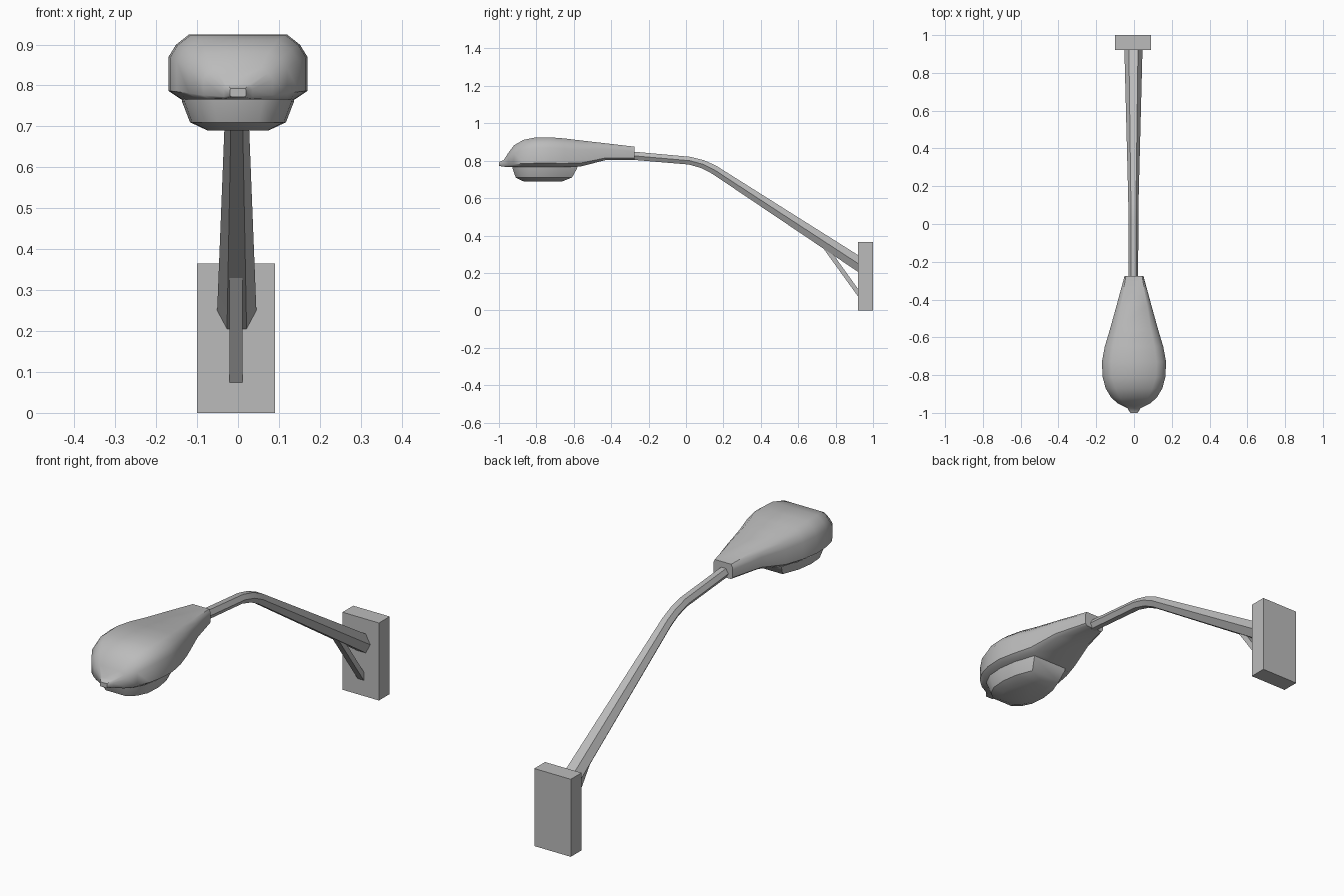
import bpy
import bmesh
import math
from mathutils import Vector

cube = bpy.data.objects.get("Cube")
if cube:
    bpy.data.objects.remove(cube, do_unlink=True)

GREY = (0.5, 0.5, 0.5, 1)
grey = bpy.data.materials.new("grey metal")
grey.use_nodes = True
grey.diffuse_color = GREY
grey.node_tree.nodes["Principled BSDF"].inputs["Base Color"].default_value = GREY


def loft(name, rings, smooth=None):
    """Skin a list of equal-sized closed rings and cap both ends."""
    bm = bmesh.new()
    loops = [[bm.verts.new(p) for p in ring] for ring in rings]
    n = len(loops[0])
    for a, b in zip(loops, loops[1:]):
        for i in range(n):
            j = (i + 1) % n
            bm.faces.new((a[i], a[j], b[j], b[i]))
    bm.faces.new(loops[0][::-1])
    bm.faces.new(loops[-1])
    bmesh.ops.recalc_face_normals(bm, faces=bm.faces)
    mesh = bpy.data.meshes.new(name)
    bm.to_mesh(mesh)
    bm.free()
    mesh.materials.append(grey)
    obj = bpy.data.objects.new(name, mesh)
    bpy.context.collection.objects.link(obj)
    if smooth:
        bpy.ops.object.select_all(action="DESELECT")
        obj.select_set(True)
        bpy.context.view_layer.objects.active = obj
        bpy.ops.object.shade_smooth_by_angle(angle=math.radians(smooth))
    return obj


def mirrored(half):
    """Close a half outline of (x, y, z) points across x = 0."""
    return half + [(-x, y, z) for x, y, z in reversed(half)]


# Wall plate
loft("wall_plate", [[(x, 0.92, 0), (x, 1, 0), (x, 1, 0.365), (x, 0.92, 0.365)]
                    for x in (-0.10, 0.09)])

# Diagonal brace
loft("brace", [[(x, 0.93, 0.06), (x, 0.93, 0.10), (x, 0.765, 0.33), (x, 0.735, 0.33)]
               for x in (-0.021, 0.011)])

# Tapered six-sided arm: y, z, half width, half height, tilt of the section
arm = [(0.925, 0.247, 0.048, 0.045, 0), (0.15, 0.752, 0.028, 0.024, 24),
       (0.09, 0.781, 0.027, 0.022, 18), (0.02, 0.80, 0.026, 0.021, 10),
       (-0.30, 0.828, 0.025, 0.022, 5)]
rings = []
for y, z, w, h, tilt in arm:
    up = Vector((0, math.sin(math.radians(tilt)), math.cos(math.radians(tilt))))
    ring = []
    for i in range(6):
        a = math.radians(60 * i)
        ring.append(Vector((-0.003 + w * math.cos(a), y, z)) + up * h * math.sin(a) / 0.866)
    rings.append(ring)
loft("arm", rings, 40)

# Lamp housing: y, half width, top, bottom, width share of the flat top
housing = [(-1.0, 0.019, 0.793, 0.772, 0.95), (-0.975, 0.035, 0.803, 0.768, 0.8),
           (-0.95, 0.085, 0.842, 0.766, 0.65), (-0.92, 0.12, 0.882, 0.766, 0.62),
           (-0.87, 0.15, 0.911, 0.766, 0.65), (-0.81, 0.166, 0.923, 0.766, 0.7),
           (-0.73, 0.17, 0.925, 0.766, 0.7), (-0.65, 0.155, 0.919, 0.766, 0.7),
           (-0.56, 0.128, 0.908, 0.770, 0.7), (-0.43, 0.092, 0.893, 0.803, 0.75),
           (-0.275, 0.05, 0.875, 0.805, 0.85)]
rings = []
for y, w, top, low, flat in housing:
    h = top - low
    rings.append(mirrored([(w * flat, y, top), (w * (1 + flat) / 2 + w * 0.04, y, low + h * 0.84),
                           (w, y, low + h * 0.65), (w, y, low + h * 0.13),
                           (w * 0.82, y, low)]))
loft("lamp_housing", rings, 50)

# Glass bowl: plan outline shrunk towards the bottom
plan = [(0.06, -0.93), (0.105, -0.895), (0.132, -0.84), (0.138, -0.76),
        (0.125, -0.67), (0.09, -0.58)]
rings = []
for z, sx, sy, mid in ((0.775, 1, 1, -0.755), (0.76, 0.99, 0.99, -0.755),
                       (0.71, 0.85, 0.86, -0.76), (0.69, 0.54, 0.60, -0.765)):
    rings.append(mirrored([(x * sx, mid + (y + 0.755) * sy, z) for x, y in plan]))
loft("lamp_bowl", rings, 40)
